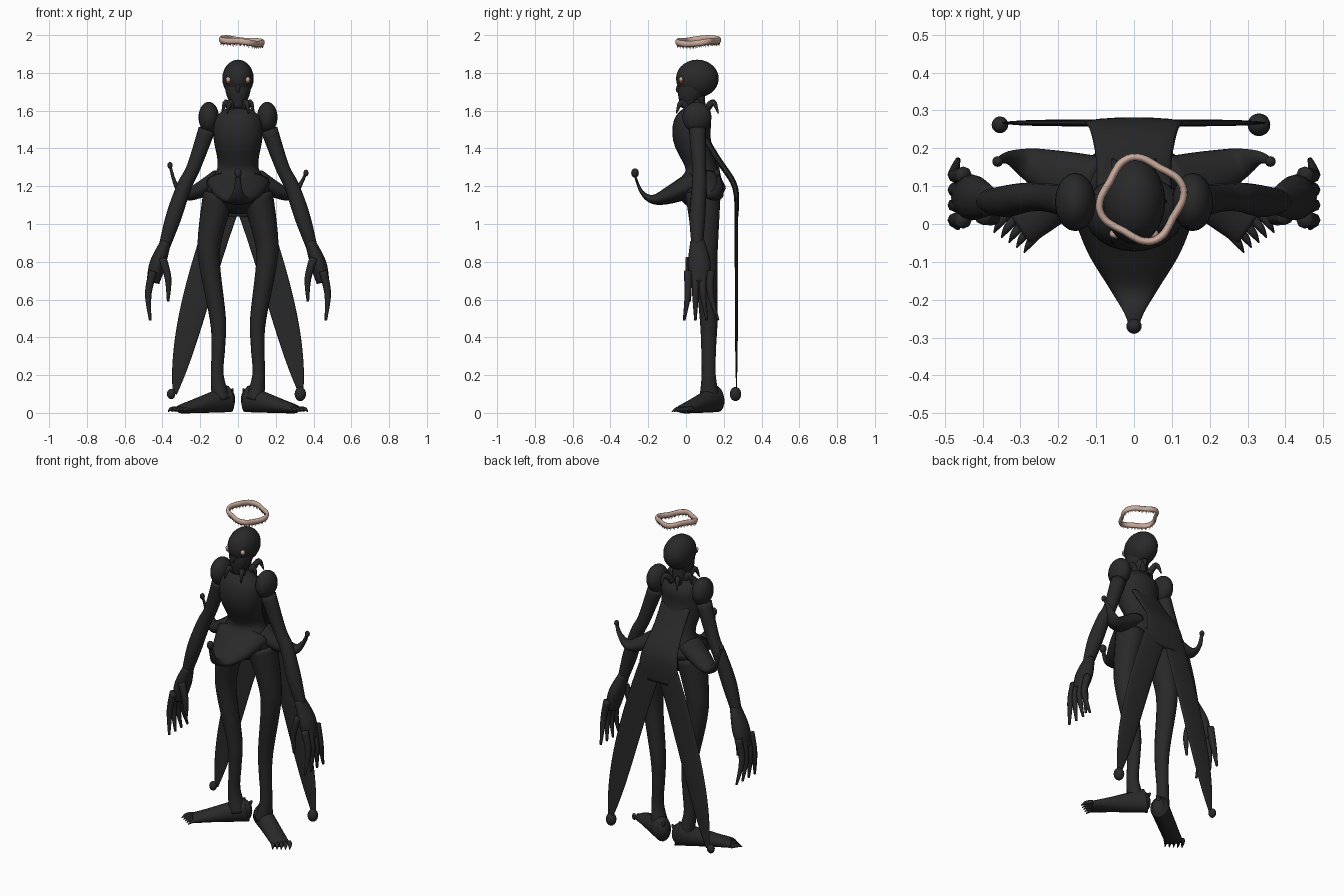
import bpy, bmesh, math
from mathutils import Vector

if "Cube" in bpy.data.objects:
    bpy.data.objects.remove(bpy.data.objects["Cube"], do_unlink=True)


def material(name, *rgb):
    mat = bpy.data.materials.new(name)
    mat.use_nodes = True
    mat.diffuse_color = (*rgb, 1)
    shader = mat.node_tree.nodes["Principled BSDF"]
    shader.inputs["Base Color"].default_value = (*rgb, 1)
    shader.inputs["Roughness"].default_value = 0.8
    return mat


charcoal = material("charcoal skin", .022, .022, .023)
pale = material("pale flesh", .58, .4, .33)
dull = material("dull flesh", .42, .29, .24)
rust = material("rust", .25, .07, .02)
Y, Z = Vector((0, 1, 0)), Vector((0, 0, 1))


def finish(name, bm, mat, smooth=True):
    bmesh.ops.recalc_face_normals(bm, faces=bm.faces)
    mesh = bpy.data.meshes.new(name)
    bm.to_mesh(mesh)
    bm.free()
    for face in mesh.polygons:
        face.use_smooth = smooth
    mesh.materials.append(mat)
    obj = bpy.data.objects.new(name, mesh)
    bpy.context.collection.objects.link(obj)


def spline(points, steps, closed):
    """Smooth curve through stations of x, y, z, radius."""
    count, curve = len(points), []
    for i in range(count if closed else count - 1):
        near = [points[(i + k) % count] if closed else points[min(max(i + k, 0), count - 1)]
                for k in (-1, 0, 1, 2)]
        for j in range(steps):
            t = j / steps
            curve.append([b + (c - a) * t / 2 + (a - 2.5 * b + 2 * c - d / 2) * t ** 2
                          + (3 * b - a - 3 * c + d) / 2 * t ** 3
                          for a, b, c, d in zip(*near)])
    return curve if closed else curve + [points[-1]]


def loft(name, points, mat=charcoal, side=1, up=Y, depth=1, taper=0, sides=16, closed=False):
    """Elliptic sections swept along a smooth path; depth is the section's aspect."""
    stations = spline([(side * x, y, z, r) for x, y, z, r in points], 5, closed)
    bm, rings, count = bmesh.new(), [], len(stations)
    for i, (*centre, radius) in enumerate(stations):
        ahead = stations[(i + 1) % count if closed else min(i + 1, count - 1)]
        behind = stations[i - 1 if closed else max(i - 1, 0)]
        tangent = (Vector(ahead[:3]) - Vector(behind[:3])).normalized()
        across = up.cross(tangent).normalized()
        normal = tangent.cross(across) * depth * (1 - taper * i / count)
        angles = [k * math.tau / sides for k in range(sides)]
        rings.append([bm.verts.new(Vector(centre) + max(radius, .002)
                                   * (across * math.cos(a) + normal * math.sin(a)))
                      for a in angles])
    for i in range(count if closed else count - 1):
        ring, following = rings[i], rings[(i + 1) % count]
        for k in range(sides):
            m = (k + 1) % sides
            bm.faces.new((ring[k], ring[m], following[m], following[k]))
    if not closed:
        bm.faces.new(rings[0])
        bm.faces.new(rings[-1])
    finish(name, bm, mat)


def ball(name, location, size, mat=charcoal):
    bm = bmesh.new()
    bmesh.ops.create_uvsphere(bm, u_segments=20, v_segments=14, radius=1)
    bmesh.ops.scale(bm, verts=bm.verts, vec=size)
    bmesh.ops.translate(bm, verts=bm.verts, vec=location)
    finish(name, bm, mat)


def spike(name, base, middle, tip, radius, side=1, up=Y, blunt=.15):
    path = [(*base, radius), (*middle, radius * .8), (*tip, radius * blunt)]
    loft(name, path, side=side, up=up, sides=8)


# Head and torso
ball("skull", (0, .06, 1.77), (.083, .113, .1))
loft("jaw", [(0, .05, 1.76, .075), (0, .02, 1.68, .06), (0, 0, 1.61, .025)], depth=1.1)
loft("neck", [(0, .06, 1.7, .04), (0, .06, 1.55, .045)])
spike("nose", (0, -.03, 1.74), (0, -.045, 1.71), (0, -.035, 1.69), .012)
loft("torso", [(0, .05, 1.62, .05), (0, .04, 1.56, .12), (0, .03, 1.46, .13),
               (0, .08, 1.3, .108), (0, .08, 1.18, .17), (0, .1, 1.06, .05)],
     depth=.77, sides=24)

# Front flap curling up to a bobble
loft("front_flap", [(0, .05, 1.22, .17), (0, -.07, 1.16, .125), (0, -.17, 1.13, .065),
                    (0, -.235, 1.17, .026), (0, -.275, 1.27, .012)], up=Z, depth=.4)
ball("front_flap_bobble", (0, -.27, 1.27), (.02, .02, .025))

# Cape on the back, dividing into two coat tails
loft("cape", [(0, .1, 1.45, .1), (0, .17, 1.34, .1), (0, .245, 1.23, .115),
              (0, .267, 1.15, .13), (0, .267, 1.04, .135)], depth=.2, taper=.65)

for side, word in ((1, "left"), (-1, "right")):
    # Eye set in a stained socket
    ball(word + "_eye", (side * .049, -.026, 1.765), (.016, .012, .014), pale)
    ball(word + "_socket", (side * .05, -.024, 1.758), (.015, .011, .016), rust)

    # Arm and hand
    ball(word + "_shoulder", (side * .155, .058, 1.565), (.054, .077, .082))
    loft(word + "_arm", [(.165, .06, 1.5, .045), (.235, .07, 1.3, .037), (.285, .07, 1.2, .039),
                         (.34, .06, 1.04, .042), (.39, .06, .88, .03)], side=side)
    loft(word + "_palm", [(.38, .06, .91, .027), (.425, .07, .79, .043), (.45, .07, .69, .034)],
         side=side, depth=1.4)
    for k in range(4):
        y = .01 + .04 * k
        spike(word + "_finger", (.45, y, .75), (.475, y, .63),
              (.465, y + .02 * (k - 1), .49), .022, side, blunt=.3)
    spike(word + "_thumb", (.4, .02, .82), (.37, .015, .71), (.37, .02, .59), .022, side,
          blunt=.3)

    # Leg bowing in below the knee
    loft(word + "_leg", [(.1, .09, 1.16, .085), (.145, .1, .95, .066), (.152, .105, .8, .056),
                         (.107, .12, .5, .043), (.104, .12, .35, .036), (.11, .12, .2, .034),
                         (.09, .125, .07, .05)], side=side, depth=1.1)

    # Foot flattens evenly from the heel to the clawed toes
    ball(word + "_heel", (side * .06, .15, .07), (.045, .04, .065))
    loft(word + "_foot", [(.05 + .25 * t, .16 - .17 * t, .075 - .055 * t, .052)
                          for t in (0, .25, .5, .75, 1)], side=side, up=Z, depth=1.4, taper=.72)
    for k in range(5):
        x, y = .26 + .02 * k, .013 * k - .03
        spike(word + "_toe", (x - .01, y + .01, .02), (x + .015, y - .02, .02),
              (x + .03, y - .045, .006), .013, side, Z)
    spike(word + "_heel_spur", (.055, .165, .09), (.035, .17, .115), (.026, .175, .13),
          .015, side)

    # Hip flap with an upturned tip
    tip = (.36, .165, 1.29 - side * .02)
    loft(word + "_hip_flap", [(.1, .1, 1.24, .08), (.2, .13, 1.18, .065), (.28, .16, 1.155, .042),
                              (.33, .175, 1.21, .018), (*tip, .009)],
         side=side, up=Z, depth=.65)
    ball(word + "_hip_flap_bobble", (side * tip[0], *tip[1:]), (.014, .014, .018))

    # Coat tail spreading outward, tapering to a weighted hem
    steps = [k / 8 for k in range(9)]
    loft(word + "_coat_tail", [(.065 + .36 * t - .09 * t * t, .267, 1.1 - t,
                                .075 - .063 * t ** 4) for t in steps], side=side, depth=.12)
    size = .026 + side * .004
    ball(word + "_tail_bobble", (side * .342 - .012, .262, .1), (size, size, size * 1.25))

    # Collar of drooping hooked points
    for angle in (-1.1, 0, 1.1):
        reach = .085 + .045 * abs(math.sin(angle))
        spike(word + "_collar_point",
              *[(reach * f * math.cos(angle), .06 + reach * f * math.sin(angle), z)
                for f, z in ((.4, 1.6), (.75, 1.645), (1, 1.585))], .02, side)

# Crooked floating halo with a toothed lower rim
path = []
for k in range(24):
    angle = k * math.tau / 24
    radius = .105 + .009 * math.cos(4 * angle - 1.1)
    x, y = radius * math.cos(angle), radius * math.sin(angle)
    path.append((x + .02, y + .065, 1.969 - .1 * x + .06 * y + .004 * math.sin(3 * angle), .01))
loft("halo", path, pale, up=Z, depth=1.6, sides=10, closed=True)

bm = bmesh.new()
for i, station in enumerate(spline(path, 4, True)):
    root = Vector(station[:3]) - Z * .012
    angles = [k * math.tau / 3 for k in range(3)]
    base = [bm.verts.new(root + Vector((math.cos(a), math.sin(a), 0)) * .005) for a in angles]
    point = bm.verts.new(root - Z * (.009 + .005 * (i % 3)))
    bm.faces.new(base)
    for k in range(3):
        bm.faces.new((base[k - 1], base[k], point))
finish("halo_teeth", bm, dull, False)
